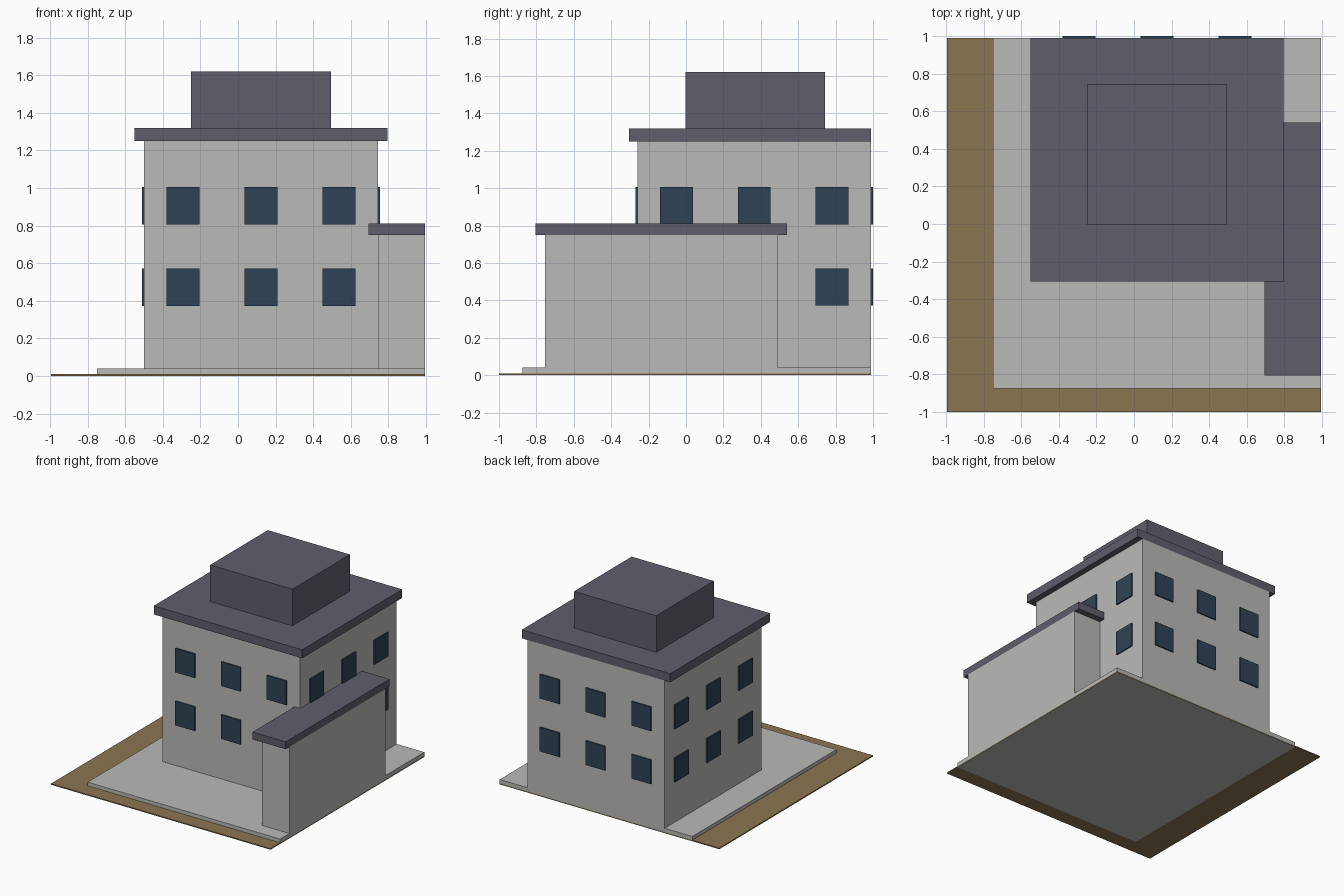
import bpy
import bmesh
from mathutils import Vector

if "Cube" in bpy.data.objects:
    bpy.data.objects.remove(bpy.data.objects["Cube"], do_unlink=True)


def material(name, rgb):
    mat = bpy.data.materials.new(name)
    mat.use_nodes = True
    mat.diffuse_color = (*rgb, 1)
    mat.node_tree.nodes["Principled BSDF"].inputs["Base Color"].default_value = (*rgb, 1)
    return mat


wall = material("pale grey wall", (0.49, 0.49, 0.475))
slate = material("slate roof", (0.112, 0.114, 0.15))
glass = material("dark blue glass", (0.029, 0.055, 0.092))
soil = material("brown ground", (0.26, 0.177, 0.083))


def box(name, low, high, mat):
    """Axis-aligned box between two corners."""
    low, high = Vector(low), Vector(high)
    bm = bmesh.new()
    bmesh.ops.create_cube(bm, size=1)
    bmesh.ops.scale(bm, vec=high - low, verts=bm.verts)
    mesh = bpy.data.meshes.new(name)
    bm.to_mesh(mesh)
    bm.free()
    mesh.materials.append(mat)
    obj = bpy.data.objects.new(name, mesh)
    obj.location = (low + high) / 2
    bpy.context.collection.objects.link(obj)
    return obj


EDGE_X, BACK = 0.995, 0.99
LEFT, RIGHT, FRONT = -0.5, 0.745, -0.26

# Ground and paving
box("ground", (-EDGE_X, -1, 0.001), (EDGE_X, BACK, 0.01), soil)
box("paving_slab", (-0.75, -0.875, 0), (EDGE_X, BACK, 0.04), wall)

# Main block with overhanging roof and rooftop housing
box("main_block", (LEFT, FRONT, 0.04), (RIGHT, BACK, 1.25), wall)
box("main_roof", (LEFT - 0.05, FRONT - 0.045, 1.25), (RIGHT + 0.05, BACK, 1.32), slate)
box("rooftop_housing", (-0.25, -0.003, 1.32), (0.495, 0.742, 1.62), slate)

# Side wing
box("side_wing", (RIGHT, -0.755, 0.04), (EDGE_X, 0.49, 0.75), wall)
box("side_wing_roof", (RIGHT - 0.05, -0.805, 0.75), (EDGE_X, 0.54, 0.81), slate)

# Windows: three per floor on every face of the main block
HALF_W, HALF_H, DEPTH = 0.088, 0.099, 0.01
centre_x, centre_y = (LEFT + RIGHT) / 2, (FRONT + BACK) / 2
for floor, z in (("lower", 0.472), ("upper", 0.906)):
    for i in range(3):
        shift = (i - 1) * (RIGHT - LEFT) / 3
        x, y = centre_x + shift, centre_y + shift
        for side, face in (("front", FRONT - DEPTH), ("back", BACK)):
            box(f"{floor}_{side}_window_{i + 1}", (x - HALF_W, face, z - HALF_H),
                (x + HALF_W, face + DEPTH, z + HALF_H), glass)
        for side, face in (("right", LEFT - DEPTH), ("left", RIGHT)):
            # The wing covers the lower windows on its side except the rearmost
            if side == "left" and floor == "lower" and i < 2:
                continue
            box(f"{floor}_{side}_window_{i + 1}", (face, y - HALF_W, z - HALF_H),
                (face + DEPTH, y + HALF_W, z + HALF_H), glass)
